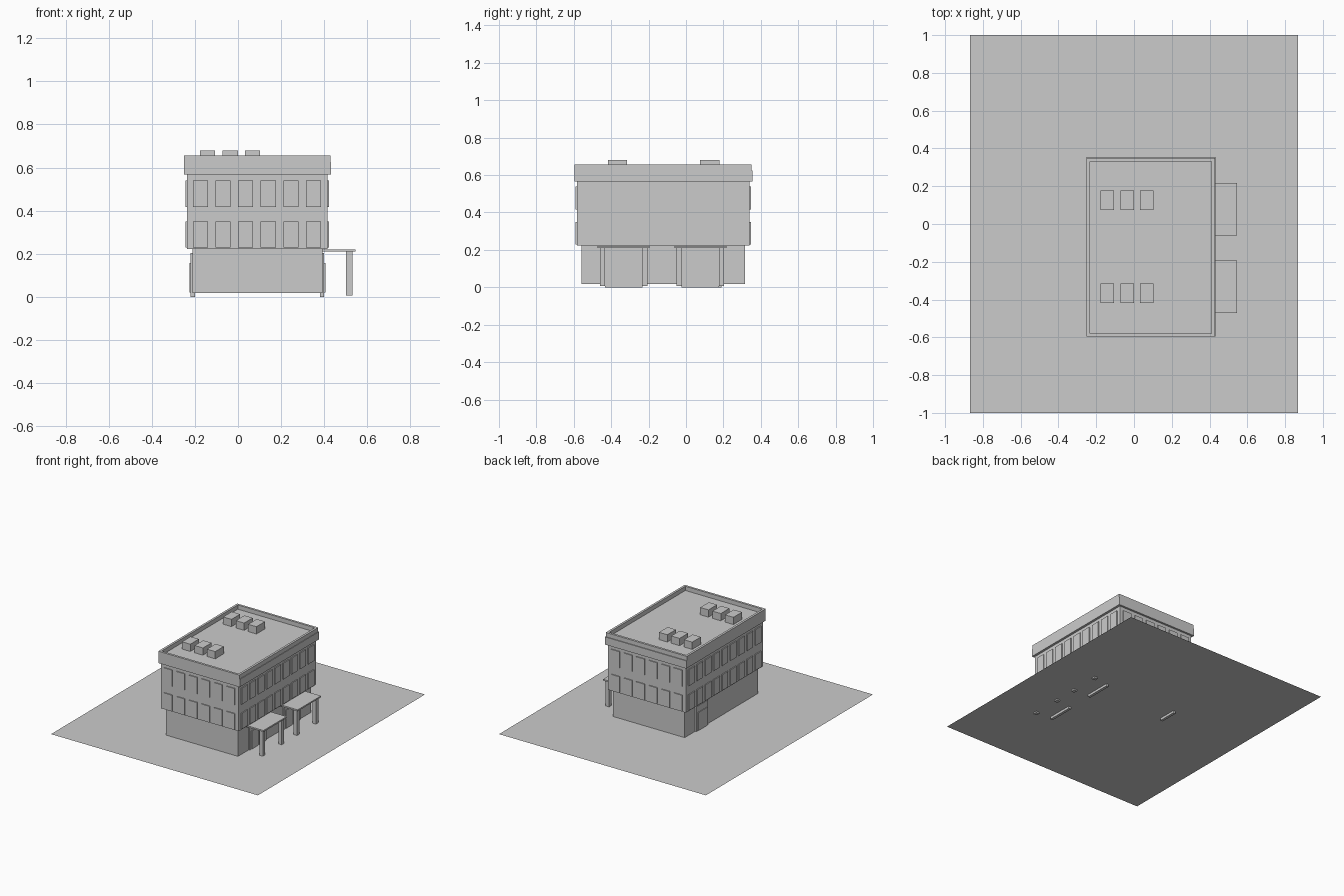
import bpy, bmesh

if "Cube" in bpy.data.objects:
    bpy.data.objects.remove(bpy.data.objects["Cube"])

GROUND_Z = 0.018


def boxes(name, items):
    """One object made of boxes, each given as (x0, x1, y0, y1, z0, z1)."""
    bm = bmesh.new()
    for x0, x1, y0, y1, z0, z1 in items:
        verts = bmesh.ops.create_cube(bm, size=1.0)["verts"]
        bmesh.ops.scale(bm, vec=(x1 - x0, y1 - y0, z1 - z0), verts=verts)
        bmesh.ops.translate(bm, vec=((x0 + x1) / 2, (y0 + y1) / 2, (z0 + z1) / 2), verts=verts)
    mesh = bpy.data.meshes.new(name)
    bm.to_mesh(mesh)
    bm.free()
    obj = bpy.data.objects.new(name, mesh)
    bpy.context.collection.objects.link(obj)
    return obj


def ring(name, x0, x1, y0, y1, z0, z1, t):
    """Rectangular wall ring of thickness t."""
    bm = bmesh.new()
    loops = []
    for inset, z in ((0, z0), (0, z1), (t, z1), (t, z0)):
        a, b, c, d = x0 + inset, x1 - inset, y0 + inset, y1 - inset
        loops.append([bm.verts.new(p) for p in ((a, c, z), (b, c, z), (b, d, z), (a, d, z))])
    for k in range(4):
        lo, hi = loops[k], loops[(k + 1) % 4]
        for i in range(4):
            j = (i + 1) % 4
            bm.faces.new((lo[i], lo[j], hi[j], hi[i]))
    bmesh.ops.recalc_face_normals(bm, faces=bm.faces)
    mesh = bpy.data.meshes.new(name)
    bm.to_mesh(mesh)
    bm.free()
    bpy.context.collection.objects.link(bpy.data.objects.new(name, mesh))


# flat site
bpy.ops.mesh.primitive_plane_add(size=2, location=(0, 0, GROUND_Z))
site = bpy.context.object
site.name = "site_ground"
site.scale = (0.867, 1, 1)

# recessed ground floor, overhanging upper floors, roof deck
X0, X1, Y0, Y1 = -0.237, 0.414, -0.583, 0.34
boxes("ground_floor", [(-0.21, 0.392, -0.56, 0.316, GROUND_Z, 0.223)])
boxes("upper_floors", [(X0, X1, Y0, Y1, 0.223, 0.57)])
boxes("roof_deck", [(X0, X1, Y0, Y1, 0.57, 0.625)])

# parapet with a slightly stepped coping
ring("parapet", -0.251, 0.432, -0.596, 0.355, 0.567, 0.625, 0.018)
ring("parapet_coping", -0.251, 0.428, -0.596, 0.349, 0.625, 0.657, 0.017)

# raised window panels on all four sides
W, OUT = 0.07, 0.007
front_back, sides = [], []
for z0, z1 in ((0.23, 0.35), (0.417, 0.54)):
    for i in range(6):
        x = -0.209 + i * 0.1048
        front_back += [(x, x + W, Y0 - OUT, Y0 + OUT, z0, z1),
                       (x, x + W, Y1 - OUT, Y1 + OUT, z0, z1)]
    for i in range(9):
        y = Y0 + 0.028 + i * 0.0996
        sides += [(X0 - OUT, X0 + OUT, y, y + W, z0, z1),
                  (X1 - OUT, X1 + OUT, y, y + W, z0, z1)]
boxes("front_back_windows", front_back)
boxes("side_windows", sides)

# two entrances on the right, each with door, canopy and posts
for label, yc in (("front", -0.333), ("rear", 0.077)):
    boxes(label + "_entrance_door", [(0.38, 0.4, yc - 0.1, yc + 0.1, 0, 0.205)])
    boxes(label + "_door_panels", [
        (0.39, 0.405, yc - 0.08, yc - 0.008, 0.02, 0.157),
        (0.39, 0.405, yc + 0.008, yc + 0.08, 0.02, 0.157)])
    boxes(label + "_canopy", [(0.39, 0.544, yc - 0.139, yc + 0.139, 0.21, 0.221)])
    boxes(label + "_canopy_posts", [
        (0.502, 0.53, yc + s * 0.113 - 0.014, yc + s * 0.113 + 0.014, 0.007, 0.212)
        for s in (-1, 1)])

# service door on the left
boxes("service_door", [(-0.22, -0.2, 0.05, 0.19, 0, 0.205)])
boxes("service_door_panel", [(-0.225, -0.21, 0.068, 0.172, 0.02, 0.157)])

# rooftop units in two rows
boxes("rooftop_units", [(x, x + 0.07, y, y + 0.103, 0.62, 0.68)
                        for x in (-0.177, -0.071, 0.032)
                        for y in (-0.418, 0.075)])
